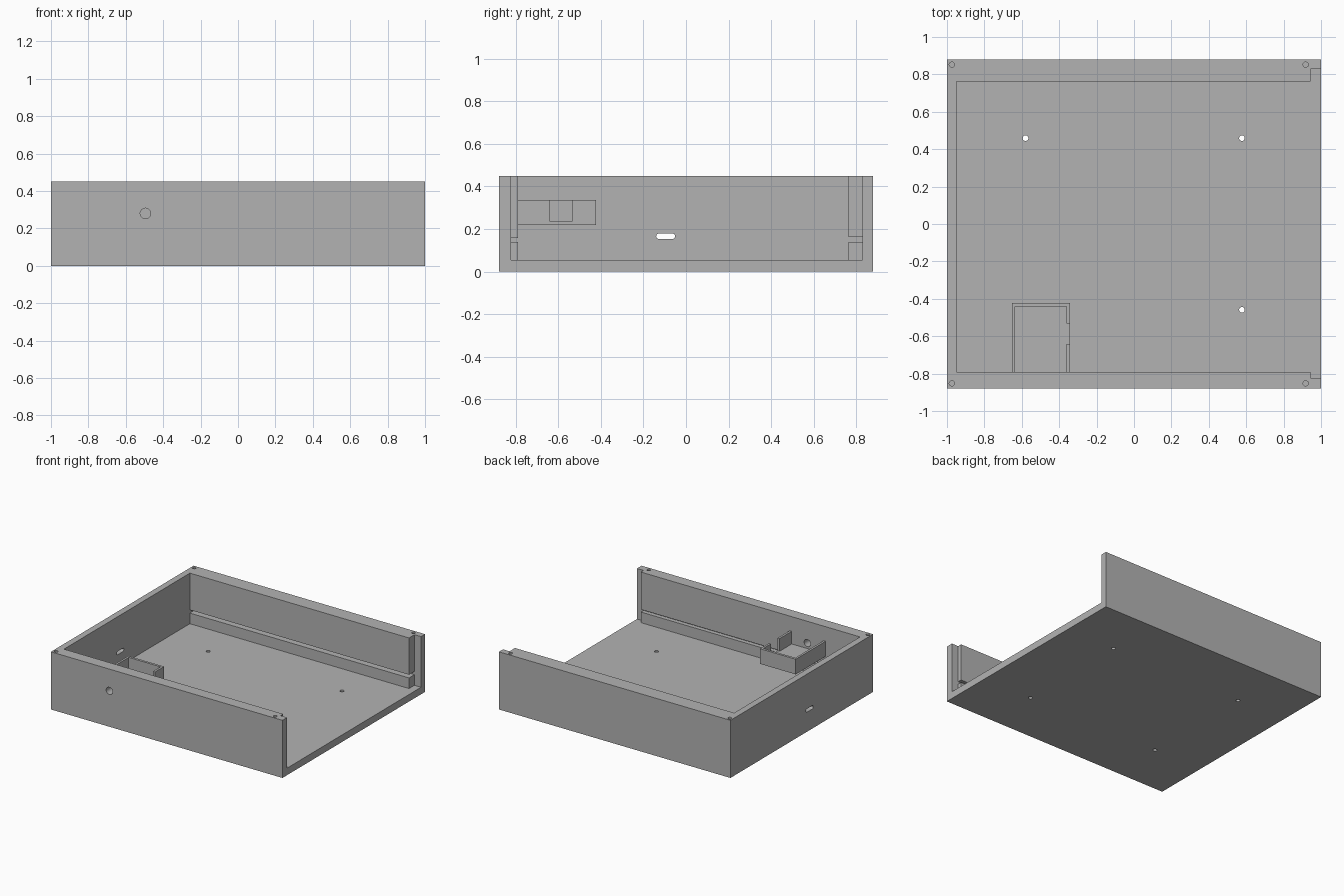
import bpy
import math

cube = bpy.data.objects.get("Cube")
if cube:
    bpy.data.objects.remove(cube, do_unlink=True)

grey = bpy.data.materials.new("plain grey")
grey.use_nodes = True
grey.diffuse_color = (0.45, 0.45, 0.45, 1)
grey.node_tree.nodes["Principled BSDF"].inputs["Base Color"].default_value = (0.45, 0.45, 0.45, 1)


def box(name, x, y, z):
    """Box from (min, max) ranges on each axis."""
    bpy.ops.mesh.primitive_cube_add(size=1)
    ob = bpy.context.object
    ob.name = name
    for v in ob.data.vertices:
        v.co = [r[0] if c < 0 else r[1] for c, r in zip(v.co, (x, y, z))]
    ob.data.materials.append(grey)
    return ob


def rod(name, centre, radius, length, rotation=(0, 0, 0)):
    bpy.ops.mesh.primitive_cylinder_add(vertices=32, radius=radius, depth=length,
                                        location=centre, rotation=rotation)
    ob = bpy.context.object
    ob.name = name
    ob.data.materials.append(grey)
    return ob


def combine(target, tool, operation="DIFFERENCE"):
    """Apply one boolean and discard the tool."""
    mod = target.modifiers.new(tool.name, "BOOLEAN")
    mod.operation = operation
    mod.solver = "EXACT"
    mod.object = tool
    bpy.context.view_layer.objects.active = target
    bpy.ops.object.modifier_apply(modifier=mod.name)
    bpy.data.objects.remove(tool, do_unlink=True)


# Enclosure open at the top and at the left end
FLOOR, TOP = 0.055, 0.45
FRONT, BACK = -0.79, 0.763
body = box("enclosure", (-1, 1), (-0.88, 0.88), (0, TOP))
combine(body, box("cavity", (-0.95, 1.2), (FRONT, BACK), (FLOOR, 0.6)))

# Wider rebate at the open end
combine(body, box("end_rebate", (0.943, 1.2), (-0.823, 0.83), (FLOOR, 0.6)))

# Long grooves in the front and back walls
combine(body, box("front_groove", (-0.95, 1.1), (-0.823, -0.7), (0.138, 0.158)))
combine(body, box("back_groove", (-0.95, 1.1), (0.7, 0.83), (0.138, 0.163)))

# Tray attached to the front wall
tray = box("tray", (-0.652, -0.343), (FRONT - 0.02, -0.422), (0.218, 0.336))
combine(tray, box("tray_hollow", (-0.635, -0.36), (FRONT, -0.441), (0.237, 0.5)))
combine(tray, box("tray_notch", (-0.4, -0.3), (-0.641, -0.533), (0.237, 0.5)))
combine(body, tray, "UNION")

# Round hole through the front wall
combine(body, rod("front_hole", (-0.495, -0.84, 0.28), 0.028, 0.2, (math.pi / 2, 0, 0)))

# Rounded slot through the right wall
slot = box("port", (-1.1, -0.9), (-0.127, -0.064), (0.153, 0.179))
for y in (-0.127, -0.064):
    combine(slot, rod("port_end", (-1, y, 0.166), 0.013, 0.2, (0, math.pi / 2, 0)), "UNION")
combine(body, slot)

# Mounting holes in the floor and screw holes in the wall tops
for sign in (-1, 1):
    for x in (-0.58, 0.577):
        combine(body, rod("floor_hole", (x, sign * 0.459, 0.02), 0.015, 0.15))
    for x in (-0.974, 0.918):
        combine(body, rod("screw_hole", (x, sign * 0.852, TOP), 0.014, 0.16))

bpy.ops.object.select_all(action="DESELECT")
body.select_set(True)
bpy.context.view_layer.objects.active = body
bpy.ops.object.shade_smooth_by_angle(angle=math.radians(30))
